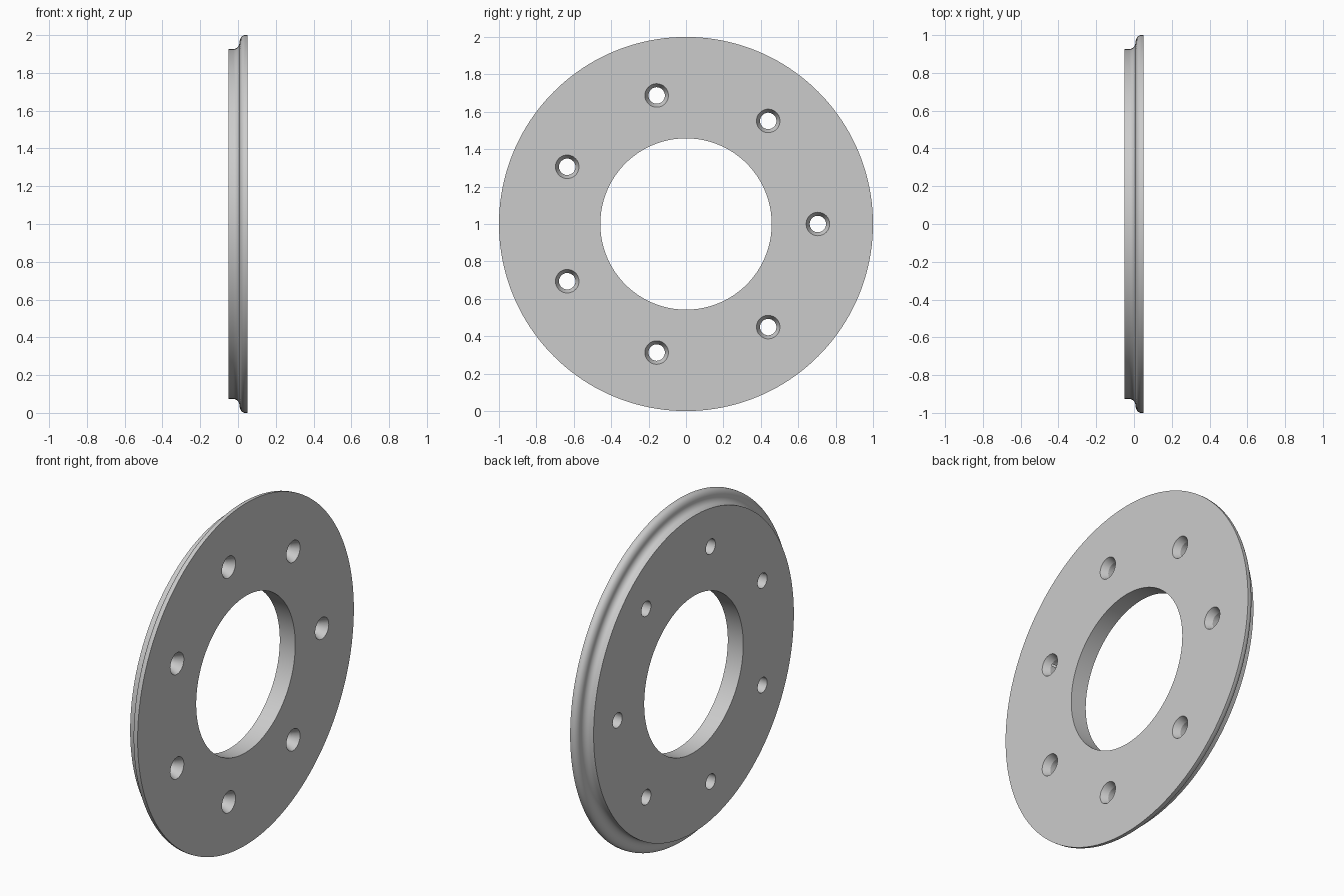
import bpy, bmesh, math
from mathutils import Matrix

if "Cube" in bpy.data.objects:
    bpy.data.objects.remove(bpy.data.objects["Cube"])

CENTRE = Matrix.Translation((0, 0, 1))
HALF = 0.05          # half thickness
HOLES = 7
HOLE_CIRCLE = 0.705

steel = bpy.data.materials.new("plain_grey")
steel.use_nodes = True
grey = (0.6, 0.6, 0.6, 1)
steel.diffuse_color = grey
steel.node_tree.nodes["Principled BSDF"].inputs["Base Color"].default_value = grey


def lathe(name, profile, steps, matrix):
    """Revolve a closed (x, radius) profile about the x axis."""
    bm = bmesh.new()
    verts = [bm.verts.new((x, 0, r)) for x, r in profile]
    edges = [bm.edges.new((verts[i - 1], verts[i])) for i in range(len(verts))]
    bmesh.ops.spin(bm, geom=verts + edges, cent=(0, 0, 0), axis=(1, 0, 0),
                   angle=math.tau, steps=steps)
    bmesh.ops.remove_doubles(bm, verts=bm.verts, dist=1e-5)
    bmesh.ops.recalc_face_normals(bm, faces=bm.faces)
    bm.transform(matrix)
    mesh = bpy.data.meshes.new(name)
    bm.to_mesh(mesh)
    bm.free()
    obj = bpy.data.objects.new(name, mesh)
    bpy.context.collection.objects.link(obj)
    mesh.materials.append(steel)
    return obj


def arc(cx, cr, radius_x, radius_r, start, end, n=8):
    """Points along an elliptical arc, angles in degrees."""
    angles = [math.radians(start + (end - start) * i / n) for i in range(n + 1)]
    return [(cx + radius_x * math.cos(a), cr + radius_r * math.sin(a)) for a in angles]


# Ring with a concave-to-convex rolled rim
rim = arc(-0.025, 0.962, 0.033, 0.036, -90, 0) + arc(0.038, 0.962, 0.03, 0.038, 180, 90)[1:]
profile = [(-HALF, 0.458), (-HALF, 0.926)] + rim + [(HALF, 1.0), (HALF, 0.458)]
ring = lathe("flange_ring", profile, 160, CENTRE)

# Countersunk bolt hole cutters
cutter_profile = [(-0.1, 0), (-0.1, 0.044), (0.01, 0.044), (HALF, 0.063),
                  (0.1, 0.063), (0.1, 0)]
for i in range(HOLES):
    turn = Matrix.Rotation(math.tau * i / HOLES, 4, "X")
    place = CENTRE @ turn @ Matrix.Translation((0, HOLE_CIRCLE, 0))
    cutter = lathe(f"bolt_hole_cutter_{i + 1}", cutter_profile, 32, place)
    cutter.hide_render = True
    cutter.hide_set(True)
    cut = ring.modifiers.new(f"bolt_hole_{i + 1}", "BOOLEAN")
    cut.operation = "DIFFERENCE"
    cut.solver = "EXACT"
    cut.object = cutter

# Apply the cuts and discard the cutters
mesh = bpy.data.meshes.new_from_object(
    ring.evaluated_get(bpy.context.evaluated_depsgraph_get()))
cutters = [m.object for m in ring.modifiers]
ring.modifiers.clear()
ring.data = mesh
for cutter in cutters:
    bpy.data.objects.remove(cutter)

# Smooth shading with crisp edges
bpy.ops.object.select_all(action="DESELECT")
ring.select_set(True)
bpy.context.view_layer.objects.active = ring
bpy.ops.object.shade_smooth_by_angle(angle=math.radians(25))
